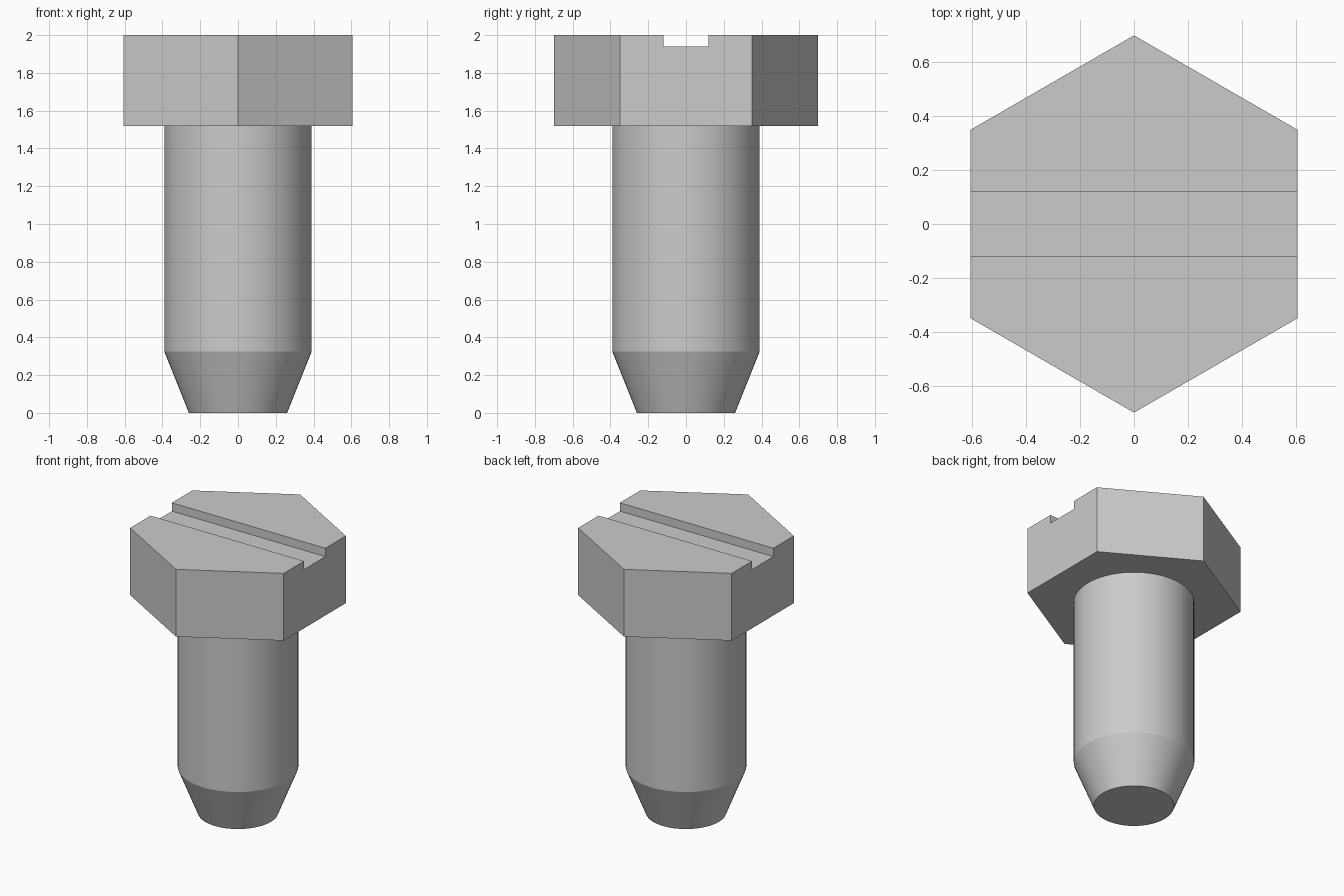
import bpy, math

if "Cube" in bpy.data.objects:
    bpy.data.objects.remove(bpy.data.objects["Cube"])

HEAD_R, HEAD_BOTTOM, TOP = 0.70, 1.52, 2.0
SLOT_HALF, SLOT_FLOOR = 0.12, 1.94


def prism(name, rings, sides):
    """Closed solid from (radius, z) rings; the first corner points to +y."""
    verts = [(r * math.sin(2 * math.pi * i / sides),
              r * math.cos(2 * math.pi * i / sides), z)
             for r, z in rings for i in range(sides)]
    faces = [tuple(range(sides)),
             tuple(reversed(range((len(rings) - 1) * sides, len(verts))))]
    for k in range(len(rings) - 1):
        for i in range(sides):
            j = (i + 1) % sides
            a, b = k * sides, (k + 1) * sides
            faces.append((a + i, b + i, b + j, a + j))
    mesh = bpy.data.meshes.new(name)
    mesh.from_pydata(verts, [], faces)
    obj = bpy.data.objects.new(name, mesh)
    bpy.context.collection.objects.link(obj)
    return obj


def activate(obj):
    bpy.ops.object.select_all(action='DESELECT')
    obj.select_set(True)
    bpy.context.view_layer.objects.active = obj


# Shank with tapered tip, seated slightly inside the head
shank = prism("shank", [(0.26, 0), (0.39, 0.325), (0.39, HEAD_BOTTOM + 0.05)], 64)
activate(shank)
bpy.ops.object.shade_smooth_by_angle(angle=math.radians(15))

# Hexagonal head
head = prism("hex_head", [(HEAD_R, HEAD_BOTTOM), (HEAD_R, TOP)], 6)

# Screwdriver slot across the head along x
bpy.ops.mesh.primitive_cube_add(size=1, location=(0, 0, SLOT_FLOOR + 0.1))
cutter = bpy.context.object
cutter.name = "slot_cutter"
cutter.scale = (2, 2 * SLOT_HALF, 0.2)
cutter.hide_render = True

slot = head.modifiers.new("slot", 'BOOLEAN')
slot.operation, slot.solver, slot.object = 'DIFFERENCE', 'EXACT', cutter
activate(head)
bpy.ops.object.modifier_apply(modifier=slot.name)
bpy.data.objects.remove(cutter)
